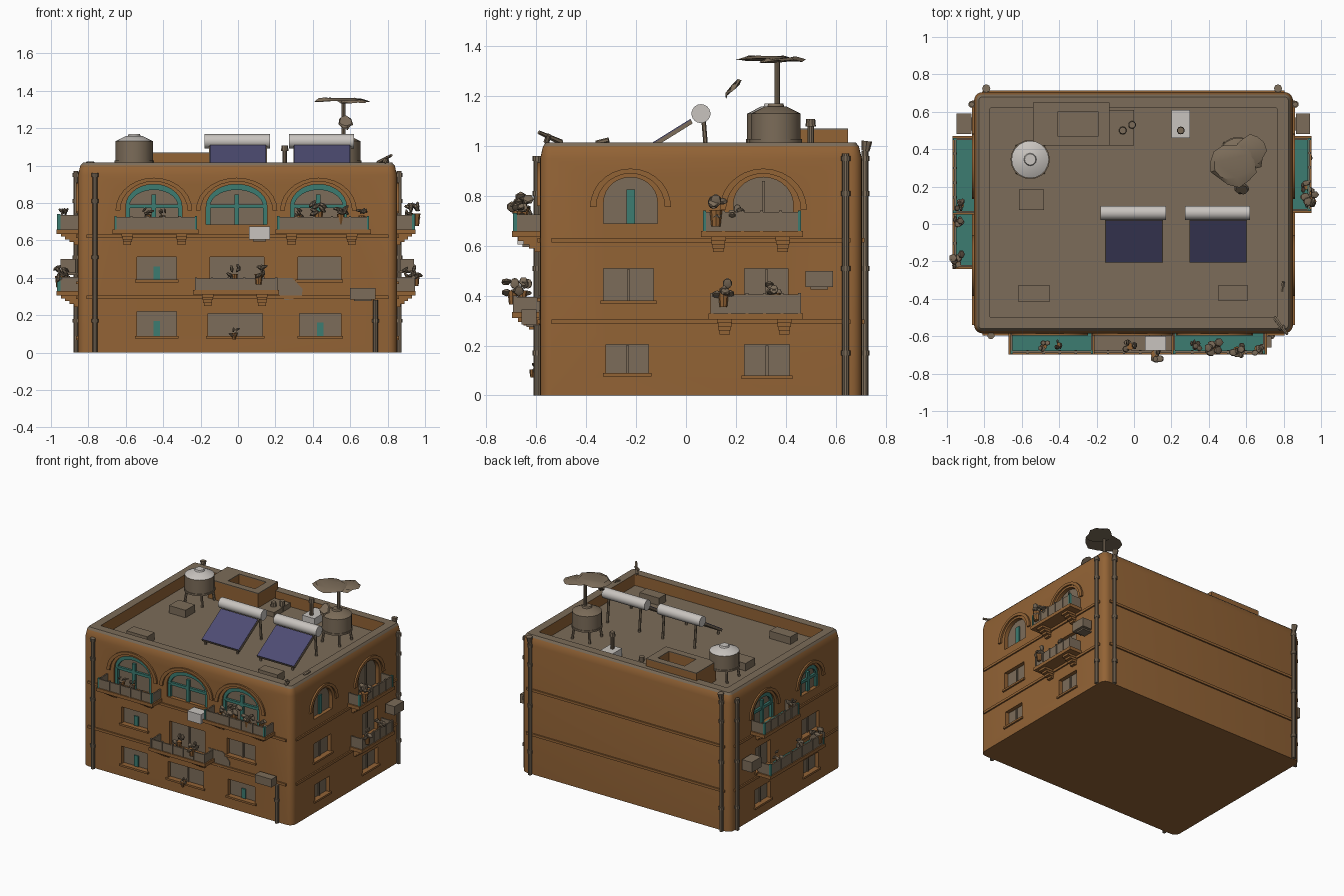
import bpy, bmesh, math, random
from mathutils import Vector, Matrix

if "Cube" in bpy.data.objects:
    bpy.data.objects.remove(bpy.data.objects["Cube"])
random.seed(4)
X0, X1, Y0, Y1, FLOOR = -0.855, 0.85, -0.585, 0.705, 0.93

def mat(name, c):
    m = bpy.data.materials.new(name)
    m.diffuse_color = (*c, 1)
    m.use_nodes = True
    m.node_tree.nodes["Principled BSDF"].inputs["Base Color"].default_value = m.diffuse_color
    return m
WALL = mat("brown_plaster", (0.29, 0.125, 0.036))
GREY = mat("dusty_grey", (0.20, 0.15, 0.10))
TEAL = mat("teal_paint", (0.045, 0.20, 0.165))
NAVY = mat("panel_blue", (0.075, 0.072, 0.17))
PALE = mat("pale_metal", (0.58, 0.55, 0.52))

def finish(name, bm, *mats):
    bmesh.ops.recalc_face_normals(bm, faces=bm.faces)
    me = bpy.data.meshes.new(name)
    bm.to_mesh(me)
    bm.free()
    for m in mats:
        me.materials.append(m)
    ob = bpy.data.objects.new(name, me)
    bpy.context.collection.objects.link(ob)
    return ob

def place(side, u, d, z):  # wall coordinates: along, outward, up
    return {'F': (u, Y0 - d, z), 'B': (u, Y1 + d, z), 'R': (X1 + d, u, z), 'L': (X0 - d, u, z)}[side]

def add_prism(bm, side, pts, d0, d1):
    a = [bm.verts.new(place(side, u, d0, z)) for u, z in pts]
    b = [bm.verts.new(place(side, u, d1, z)) for u, z in pts]
    n = len(pts)
    bm.faces.new(a)
    bm.faces.new(b[::-1])
    for i in range(n):
        bm.faces.new((a[i], b[i], b[(i + 1) % n], a[(i + 1) % n]))

def prism(name, side, pts, d0, d1, m):
    bm = bmesh.new()
    add_prism(bm, side, pts, d0, d1)
    return finish(name, bm, m)

def rect(u0, u1, z0, z1):
    return [(u0, z0), (u1, z0), (u1, z1), (u0, z1)]

def curve(u0, u1, zs, h, n=14):
    c, r = (u0 + u1) / 2, (u1 - u0) / 2
    return [(c + r * math.cos(math.pi * i / n), zs + h * math.sin(math.pi * i / n)) for i in range(n + 1)]

def arch(u0, u1, z0, z1, h):
    return [(u0, z0), (u1, z0)] + curve(u0, u1, z1 - h, h)

def wbox(name, side, u0, u1, d0, d1, z0, z1, m):
    return prism(name, side, rect(u0, u1, z0, z1), d0, d1, m)

def box(name, x0, x1, y0, y1, z0, z1, m):
    return wbox(name, 'F', x0, x1, Y0 - y0, Y0 - y1, z0, z1, m)

def tube(name, p0, p1, r0, r1, m, n=14):
    p0, p1 = Vector(p0), Vector(p1)
    bm = bmesh.new()
    M = Matrix.Translation((p0 + p1) / 2) @ (p1 - p0).to_track_quat('Z', 'Y').to_matrix().to_4x4()
    bmesh.ops.create_cone(bm, cap_ends=True, segments=n, radius1=r0, radius2=r1, depth=(p1 - p0).length, matrix=M)
    return finish(name, bm, m)

# rounded building outline, inset inward by d
def outline(bm, d, z, r=0.045):
    r, out = max(r - d, 0.008), []
    for cx, cy, a0 in ((X1 - d - r, Y1 - d - r, 0), (X0 + d + r, Y1 - d - r, 90),
                       (X0 + d + r, Y0 + d + r, 180), (X1 - d - r, Y0 + d + r, 270)):
        for k in range(6):
            a = math.radians(a0 + 18 * k)
            out.append(bm.verts.new((cx + r * math.cos(a), cy + r * math.sin(a), z)))
    return out

def stack(name, levels, *mats):
    bm = bmesh.new()
    loops = [outline(bm, d, z) for d, z in levels]
    bm.faces.new(loops[0][::-1])
    bm.faces.new(loops[-1])
    for a, b in zip(loops, loops[1:]):
        for i in range(len(a)):
            j = (i + 1) % len(a)
            bm.faces.new((a[i], a[j], b[j], b[i]))
    bm.normal_update()
    for f in bm.faces:
        f.material_index = 1 if len(mats) > 1 and f.normal.z > 0.6 else 0
    return finish(name, bm, *mats)

body = stack("building_shell", [(0, 0), (0, 0.95), (0.012, 1.0), (0.025, 1.015), (0.085, 1.015), (0.085, FLOOR)], WALL, GREY)

# windows: side, u0, u1, z0, z1, arch rise (0 = square), teal style
wins = [('F', -.54, -.33, .09, .22, 0, 'bar'), ('F', -.16, .13, .09, .21, 0, ''), ('F', .33, .55, .09, .21, 0, 'bar'),
        ('F', -.54, -.33, .39, .51, 0, 'bar'), ('F', -.15, .14, .335, .51, 0, ''), ('F', .32, .55, .39, .51, 0, ''),
        ('F', -.60, -.30, .66, .90, .12, 'frame'), ('F', -.17, .155, .685, .90, .12, 'frame'),
        ('F', .28, .58, .66, .90, .12, 'frame')]
for s in 'RL':
    wins += [(s, -.33, -.115, .69, .875, .10, 'bar' if s == 'R' else 'frame'), (s, .19, .43, .66, .875, .11, 'frame' if s == 'L' else ''),
             (s, -.33, -.13, .38, .51, 0, ''), (s, .235, .41, .335, .51, 0, ''),
             (s, -.32, -.15, .09, .205, 0, ''), (s, .235, .415, .08, .205, 0, '')]
cut = bmesh.new()
for s, u0, u1, z0, z1, h, style in wins:
    shape = arch(u0, u1, z0, z1, h) if h else rect(u0, u1, z0, z1)
    add_prism(cut, s, shape, -.035, .05)
    prism("window_glass", s, shape, -.036, -.028, GREY)
    c, zt = (u0 + u1) / 2, z1 - h * .45
    if style == 'frame':
        for a, b in ((u0, u0 + .022), (u1 - .022, u1), (c - .012, c + .012)):
            wbox("window_frame_post", s, a, b, -.03, -.01, z0, z1 - h if a != c - .012 else zt, TEAL)
        wbox("window_frame_rail", s, u0, u1, -.03, -.012, zt - .025, zt, TEAL) if h < .01 else None
        prism("window_frame_arch", s, curve(u0, u1, z1 - h, h) + curve(u0 + .02, u1 - .02, z1 - h, h - .03)[::-1], -.03, -.012, TEAL)
        wbox("window_frame_rail", s, u0, u1, -.03, -.012, z1 - h - .008, z1 - h + .012, TEAL)
    elif style == 'bar':
        wbox("window_bar", s, c - .017, c + .017, -.03, -.02, z0, z1 - .05, TEAL)
    else:
        wbox("window_mullion", s, c - .006, c + .006, -.03, -.02, z0, z1 - h * .1 - .004, GREY)
    if h:  # raised arch moulding
        prism("arch_moulding", s, curve(u0 - .055, u1 + .055, z1 - h - .02, h + .055) +
              curve(u0 - .03, u1 + .03, z1 - h - .02, h + .035)[::-1], -.005, .012, WALL)
    else:
        wbox("window_sill", s, u0 - .012, u1 + .012, -.01, .012, z0 - .014, z0, WALL)
cutter = finish("window_cutter", cut, WALL)
cutter.hide_render = True
mod = body.modifiers.new("openings", 'BOOLEAN')
mod.object, mod.operation, mod.solver = cutter, 'DIFFERENCE', 'EXACT'
bpy.context.view_layer.objects.active = body
bpy.ops.object.modifier_apply(modifier="openings")
bpy.data.objects.remove(cutter)

# string courses as thin wall strips all round
for z in (.295, .622):
    for s in 'FBRL':
        a, b = (X0, X1) if s in 'FB' else (Y0, Y1)
        wbox("string_course", s, a + .045, b - .045, -.005, .010, z - .009, z + .009, WALL)

# plants: clumps of jittered leaf balls
def clump(side, u, d, z, r):
    bm = bmesh.new()
    for k in range(6):
        p = Vector(place(side, u, d, z)) + Vector([random.uniform(-.6, .6) * r for _ in range(3)])
        M = Matrix.Translation(p) @ Matrix.Rotation(random.uniform(0, 3), 4, 'Y') @ Matrix.Diagonal((r * .5, r * .42, r * .22, 1))
        bmesh.ops.create_icosphere(bm, subdivisions=1, radius=1, matrix=M)
    finish("balcony_plant", bm, GREY)
    tube("plant_pot", place(side, u, d, z - r * 1.3), place(side, u, d, z - r * .2), r * .3, r * .42, WALL, 8)

def balcony(s, u0, u1, z, rail, dep, teal):
    wbox("balcony_slab", s, u0, u1, -.01, dep, z, z + .024, WALL)
    wbox("balcony_floor", s, u0 + .02, u1 - .02, 0, dep - .02, z + .022, z + .028, TEAL if teal else GREY)
    wbox("balcony_rail_front", s, u0 + .01, u1 - .01, dep - .018, dep - .008, z + .02, z + rail, GREY)
    wbox("balcony_rail_inside", s, u0 + .02, u1 - .02, dep - .023, dep - .017, z + .02, z + rail - .008, TEAL if teal else GREY)
    for a in (u0 + .01, u1 - .02):
        wbox("balcony_rail_side", s, a, a + .01, 0, dep - .01, z + .02, z + rail, GREY)
    n = 5
    for i in range(n + 1):
        c = u0 + .015 + (u1 - u0 - .03) * i / n
        wbox("balcony_post", s, c - .006, c + .006, dep - .02, dep - .003, z + .02, z + rail + .006, TEAL if teal and i % n == 0 else GREY)
    for t in (.17, .8):  # stepped brackets
        c = u0 + (u1 - u0) * t
        for k in range(4):
            wbox("balcony_bracket", s, c - .03 + k * .003, c + .03 - k * .003, -.01, dep * (.8 - .2 * k), z - .015 * (k + 1), z - .015 * k, WALL)

balcony('F', -.67, -.21, .635, .09, .112, True)
balcony('F', .20, .71, .635, .09, .112, True)
balcony('F', -.24, .22, .31, .085, .112, False)
balcony('R', .06, .47, .635, .10, .10, True)
balcony('R', .09, .47, .305, .10, .10, False)
balcony('L', .05, .47, .635, .10, .115, True)
balcony('L', -.24, .40, .305, .10, .115, True)
for p in (('F', .43, .07, .765, .06), ('F', .55, .09, .75, .05), ('F', .33, .06, .74, .04), ('F', -.48, .07, .745, .035),
          ('F', -.40, .06, .74, .03), ('F', -.02, .07, .43, .045), ('F', .11, .11, .43, .05), ('F', .66, .08, .74, .04),
          ('R', .12, .10, .755, .06), ('R', .20, .07, .73, .04), ('R', .15, .10, .42, .05), ('R', .36, .07, .42, .045),
          ('L', .0, .09, .42, .045), ('L', -.19, .10, .42, .055), ('L', .25, .07, .42, .04), ('L', .10, .07, .74, .04),
          ('F', -.02, .03, .11, .03)):
    clump(*p)

# air conditioners, wall patch
for s, u0, u1, d, z0, z1, m in (('F', .06, .17, .09, .605, .675, PALE), ('F', .60, .735, .075, .285, .345, GREY),
                                ('R', .48, .59, .09, .435, .50, GREY), ('L', .48, .59, .095, .425, .50, GREY)):
    wbox("air_conditioner", s, u0, u1, .015, d, z0, z1, m)
    wbox("air_conditioner_bracket", s, u0 + .02, u1 - .02, -.01, d - .02, z0 - .01, z0, GREY)
prism("wall_patch", 'F', [(.17, .40), (.29, .40), (.345, .34), (.34, .29), (.25, .28), (.2, .33)], -.004, .004, GREY)

# drainpipes with collars
for s, u, z1 in (('F', -.765, .96), ('F', .735, .28), ('R', .64, .97), ('L', .64, .97), ('B', .77, .98), ('B', -.79, .98)):
    tube("drainpipe", place(s, u, .012, 0), place(s, u, .012, z1), .014, .014, GREY, 10)
    for z in (.16, .5, .8, .94):
        if z < z1:
            tube("drainpipe_collar", place(s, u, .012, z), place(s, u, .012, z + .02), .019, .019, GREY, 10)
    if s == 'B':
        tube("drainpipe_spout", place(s, u, .015, .98), place(s, u, .02, 1.02), .016, .022, GREY, 8)

# water tanks on legs
def tank(x, y, lid):
    tube("water_tank", (x, y, 1.025), (x, y, 1.13), .1, .1, GREY, 20)
    tube("water_tank_lid", (x, y, 1.13), (x, y, 1.158), .1, .045, lid, 20)
    tube("water_tank_cap", (x, y, 1.155), (x, y, 1.17), .035, .03, lid, 12)
    tube("water_tank_rim", (x, y, 1.015), (x, y, 1.028), .105, .105, GREY, 20)
    for k in range(4):
        a = math.pi * (k / 2 + .25)
        dx, dy = math.cos(a), math.sin(a)
        tube("water_tank_leg", (x + .1 * dx, y + .1 * dy, FLOOR), (x + .085 * dx, y + .085 * dy, 1.03), .009, .009, GREY, 6)
tank(-.555, .345, PALE)
tank(.555, .36, GREY)

# ragged parasol and small tilted leaf disc
def leaf(name, c, rx, ry, tilt):
    bm = bmesh.new()
    bmesh.ops.create_cone(bm, cap_ends=True, segments=13, radius1=1, radius2=.75, depth=.012)
    for v in bm.verts:
        k = random.uniform(.8, 1.08)
        v.co.x, v.co.y, v.co.z = v.co.x * rx * k, v.co.y * ry * k, v.co.z + random.uniform(-.006, .006)
    bm.transform(Matrix.Translation(c) @ Matrix.Rotation(tilt, 4, 'X'))
    finish(name, bm, GREY)
tube("parasol_pole", (.565, .365, 1.15), (.565, .365, 1.36), .011, .011, GREY, 8)
leaf("parasol_top", (.53, .32, 1.352), .13, .12, 0)
leaf("parasol_flap", (.62, .38, 1.345), .09, .10, .05)
leaf("tilted_disc", (.575, .19, 1.235), .045, .05, .8)

# solar water heaters
for c in (0, .45):
    tube("heater_cylinder", (c - .178, .06, 1.13), (c + .17, .06, 1.13), .038, .038, PALE, 18)
    for dx in (-.13, .13):
        tube("heater_leg", (c + dx, .085, FLOOR), (c + dx, .07, 1.11), .009, .009, GREY, 6)
    y, z = (-.205, .02), (.965, 1.105)
    for nm, e, t, m in (("heater_frame", .004, -.014, GREY), ("heater_panel", 0, .004, NAVY)):
        bm = bmesh.new()
        q = [Vector((c + sx * (.15 + e), y[i], z[i])) for sx, i in ((-1, 0), (1, 0), (1, 1), (-1, 1))]
        f = bm.faces.new([bm.verts.new(p) for p in q])
        g = bmesh.ops.extrude_face_region(bm, geom=[f])
        bmesh.ops.translate(bm, verts=[v for v in g['geom'] if isinstance(v, bmesh.types.BMVert)], vec=(0, -t * .5, t))
        finish(nm, bm, m)
    for dx in (-.13, .13):
        tube("heater_foot", (c + dx, -.19, FLOOR), (c + dx, -.19, .97), .008, .008, GREY, 6)

# open roof shaft: four walls, pale grey cap strips
for a in ((-.54, -.41, .42, .65), (-.19, -.13, .42, .65), (-.41, -.19, .42, .47), (-.41, -.19, .60, .65)):
    box("roof_shaft_wall", *a, FLOOR, 1.065, WALL)
    box("roof_shaft_cap", *a, 1.065, 1.071, GREY)
box("roof_ledge", -.13, .0, .42, .61, FLOOR, .965, GREY)
# vents, junk boxes
box("vent_base", .2, .3, .46, .61, FLOOR, .985, PALE)
for x, y, z in ((.25, .50, 1.10), (-.01, .53, 1.0), (-.06, .50, .99)):
    tube("vent_pipe", (x, y, FLOOR), (x, y, z - .02), .013, .013, GREY, 10)
    tube("vent_cap", (x, y, z - .022), (x, y, z + .008), .021, .018, GREY, 10)
for a in ((-.615, -.48, .075, .185), (-.62, -.45, -.415, -.33), (.45, .61, -.41, -.33)):
    box("roof_crate", *a, FLOOR, .985, GREY)
# bent scrap on the front right parapet corner
tube("scrap_bar", (.75, -.50, 1.015), (.82, -.59, 1.055), .012, .008, GREY, 6)
tube("scrap_bar", (.78, -.56, 1.015), (.80, -.55, 1.045), .012, .01, GREY, 6)
tube("scrap_bar", (.79, -.36, 1.012), (.80, -.31, 1.025), .01, .01, GREY, 6)

bpy.ops.object.select_all(action='SELECT')
bpy.ops.object.shade_smooth_by_angle(angle=math.radians(32))
